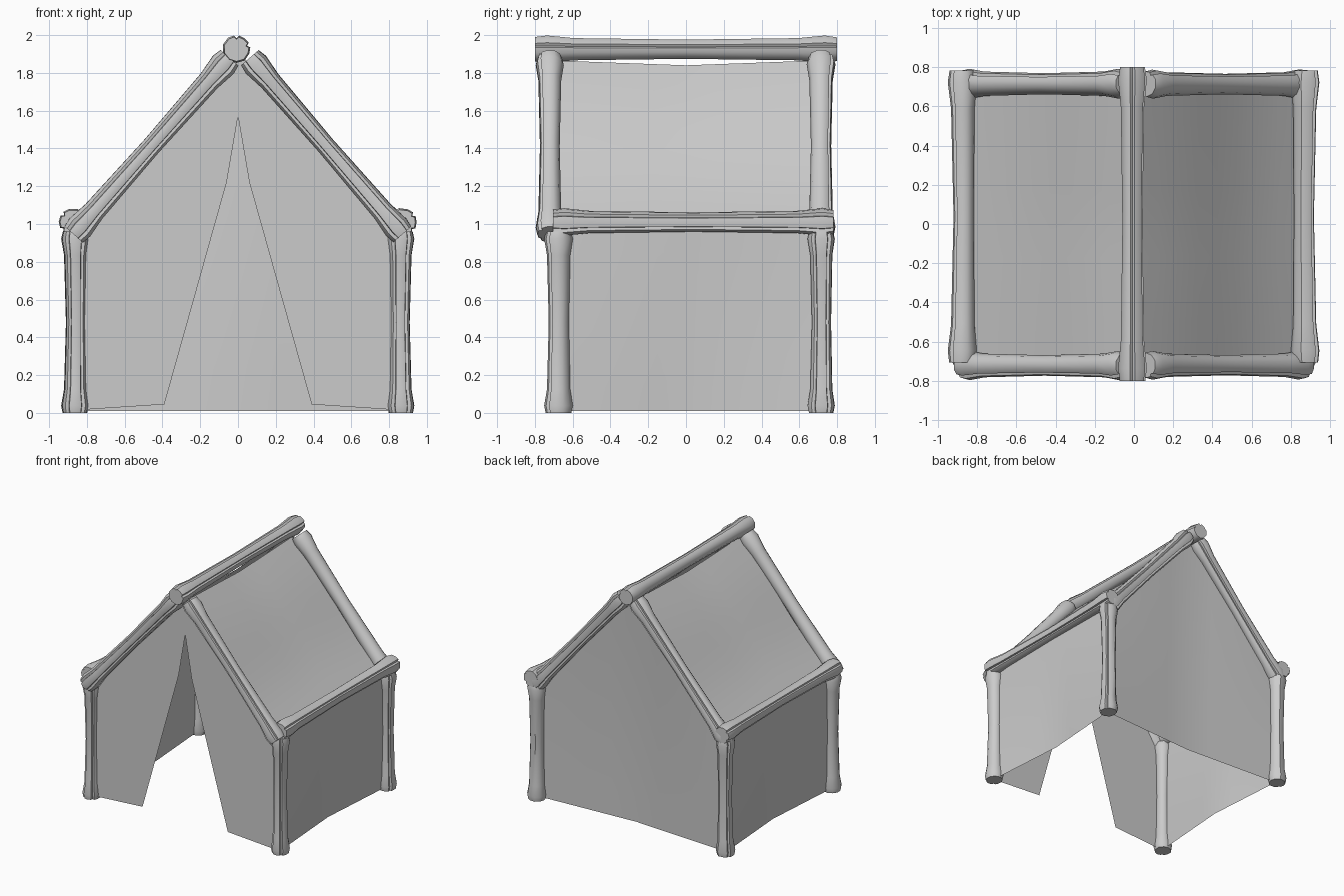
import bpy, bmesh, random
from math import radians, sin, cos, tau, pi
from mathutils import Vector

if "Cube" in bpy.data.objects:
    bpy.data.objects.remove(bpy.data.objects["Cube"])

random.seed(4)


def finish(name, bm, angle=42):
    bmesh.ops.recalc_face_normals(bm, faces=bm.faces)
    me = bpy.data.meshes.new(name)
    bm.to_mesh(me)
    bm.free()
    me.shade_smooth()
    me.set_sharp_from_angle(angle=radians(angle))
    ob = bpy.data.objects.new(name, me)
    bpy.context.collection.objects.link(ob)
    return ob


# Log: flared ends, slim waist, two splits running along it
PROFILE = [(0, .066), (.04, .074), (.13, .060), (.5, .052),
           (.87, .060), (.96, .074), (1, .064)]
SIDES = 10


def log(name, a, b, groove=0.0, bow=(0, 0, 0)):
    a, b, bow = Vector(a), Vector(b), Vector(bow)
    axis = (b - a).normalized()
    ref = Vector((0, 1, 0)) if abs(axis.y) < .5 else Vector((1, 0, 0))
    side = (ref - axis * ref.dot(axis)).normalized()
    up = axis.cross(side)
    # Outline of the cross-section: angle and radius factor
    outline = []
    for i in range(SIDES):
        th = groove + tau * i / SIDES
        if i in (0, 2):
            outline += [(th - .18, 1), (th, .8), (th + .18, 1)]
        else:
            outline.append((th, random.uniform(.96, 1.04)))
    bm = bmesh.new()
    rings = []
    for t, r in PROFILE:
        c = a.lerp(b, t) + bow * 4 * t * (1 - t)
        rings.append([bm.verts.new(c + (side * cos(th) + up * sin(th)) * r * k)
                      for th, k in outline])
    n = len(outline)
    for p, q in zip(rings, rings[1:]):
        for i in range(n):
            bm.faces.new((p[i], p[(i + 1) % n], q[(i + 1) % n], q[i]))
    bm.faces.new(rings[0])
    bm.faces.new(rings[-1])
    return finish(name, bm)


# Cloth: open sheet from a function of u (-1..1) and v (0..1)
def cloth(name, func, nu=8, nv=8):
    bm = bmesh.new()
    g = [[bm.verts.new(func(2 * i / nu - 1, j / nv)) for i in range(nu + 1)]
         for j in range(nv + 1)]
    for j in range(nv):
        for i in range(nu):
            bm.faces.new((g[j][i], g[j][i + 1], g[j + 1][i + 1], g[j + 1][i]))
    return finish(name, bm, 60)


# Ridge pole
log("ridge_pole", (-.008, -.8, 1.925), (-.008, .8, 1.925), -pi / 2)

for s, label in ((-1, "left"), (1, "right")):
    # Eave poles
    log(f"{label}_eave_pole", (s * .875, -.705, 1.01), (s * .875, .782, 1.01),
        -.6 if s > 0 else pi - .6, (-s * .008, 0, 0))
    for y, end in ((-.72, "front"), (.715, "back")):
        # Sloping roof poles
        top = .062 if s > 0 else .045
        log(f"{end}_{label}_rafter", (s * .87, y, .945), (s * top, y, 1.88),
            pi - .6 if y < 0 else -.6)
        # Corner posts
        py = -.675 if y < 0 else .715
        log(f"{end}_{label}_post", (s * .863, py, 0), (s * .863, py, .96),
            pi - .6 if y < 0 else -s * pi / 2 - .6, (-s * .004, .002, 0))

    # Roof sheet, gently waved down the slope and dipping below the ridge
    def roof(u, v):
        off = -.012 * sin(tau * v) - .012 * sin(pi * v)
        x = .85 - .83 * v + off * .74
        z = .965 + .90 * v + off * .67 - .025 * (1 - abs(u)) * v
        return (s * x, u * .675, z)
    cloth(f"{label}_roof_cloth", roof)

    # Side wall, pulled inward at the bottom
    def wall(u, v):
        return (s * (.86 - .05 * (1 - abs(u)) * (1 - v)), .02 + u * .69, .01 + .96 * v)
    cloth(f"{label}_side_cloth", wall)

    # Front flap: rows of (z, inner x, outer x)
    rows = [(.03, .39, .85), (.65, .22, .85), (.95, .136, .85),
            (1.22, .06, .62), (1.57, 0, .31), (1.88, 0, .03)]
    bm = bmesh.new()
    prev = None
    for z, xi, xo in rows:
        zi, zo = (.045, .015) if z < .1 else (z, z)
        cur = [bm.verts.new((s * xi, -.69, zi)), bm.verts.new((s * xo, -.69, zo))]
        if prev:
            bm.faces.new((prev[0], prev[1], cur[1], cur[0]))
        prev = cur
    finish(f"{label}_front_flap", bm)


# Back wall with gable top
def back(u, v):
    top = .96 + .91 * (1 - abs(u))
    return (u * .855, .70 - .05 * (1 - abs(u)) * (1 - v * v), .01 + (top - .01) * v)


cloth("back_cloth", back)
